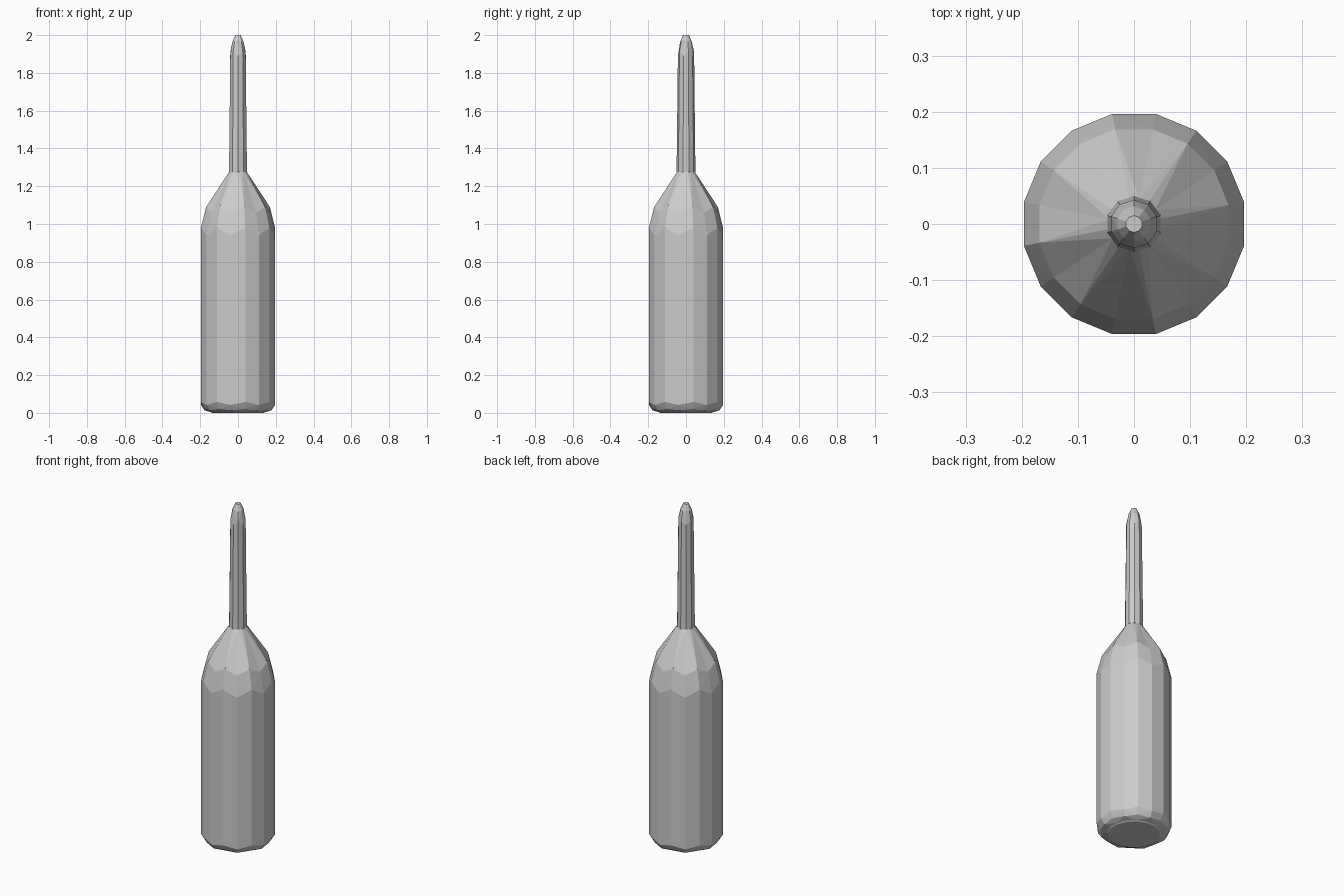
import bpy
import bmesh
from math import cos, sin, pi

cube = bpy.data.objects.get("Cube")
if cube:
    bpy.data.objects.remove(cube, do_unlink=True)

grey = bpy.data.materials.new("light grey")
grey.use_nodes = True
colour = (0.6, 0.6, 0.6, 1)
grey.diffuse_color = colour
grey.node_tree.nodes["Principled BSDF"].inputs["Base Color"].default_value = colour


def turned(name, profile, sides):
    """Flat-faced turned solid; each profile row is radius, height, zigzag."""
    bm = bmesh.new()
    rings = []
    for radius, height, zigzag in profile:
        ring = []
        for i in range(sides):
            a = 2 * pi * (i + 0.5) / sides
            z = height + zigzag * (-1) ** i
            ring.append(bm.verts.new((radius * cos(a), radius * sin(a), z)))
        rings.append(ring)
    for low, high in zip(rings, rings[1:]):
        for i in range(sides):
            j = (i + 1) % sides
            bm.faces.new((low[i], low[j], high[j], high[i]))
    bm.faces.new(rings[0][::-1])
    bm.faces.new(rings[-1])
    # Split the bent quads into clean facets
    bmesh.ops.triangulate(bm, faces=[f for f in bm.faces if len(f.verts) == 4])
    bmesh.ops.recalc_face_normals(bm, faces=bm.faces)
    mesh = bpy.data.meshes.new(name)
    bm.to_mesh(mesh)
    bm.free()
    mesh.materials.append(grey)
    obj = bpy.data.objects.new(name, mesh)
    bpy.context.collection.objects.link(obj)
    return obj


# Wide body with chamfered base and tapering shoulder
turned("body", [(0.15, 0.005, 0), (0.18, 0.017, 0.004), (0.2, 0.05, 0.008),
                (0.2, 0.96, 0.02), (0.172, 1.075, 0.015),
                (0.045, 1.28, 0)], 16)

# Slim neck with rounded tip, open step over the shoulder
turned("neck", [(0.05, 1.275, 0), (0.045, 1.7, 0), (0.043, 1.9, 0.01),
                (0.031, 1.965, 0), (0.015, 2.0, 0)], 10)

# Flat foot under the body
turned("foot", [(0.14, 0, 0), (0.15, 0.006, 0)], 16)
